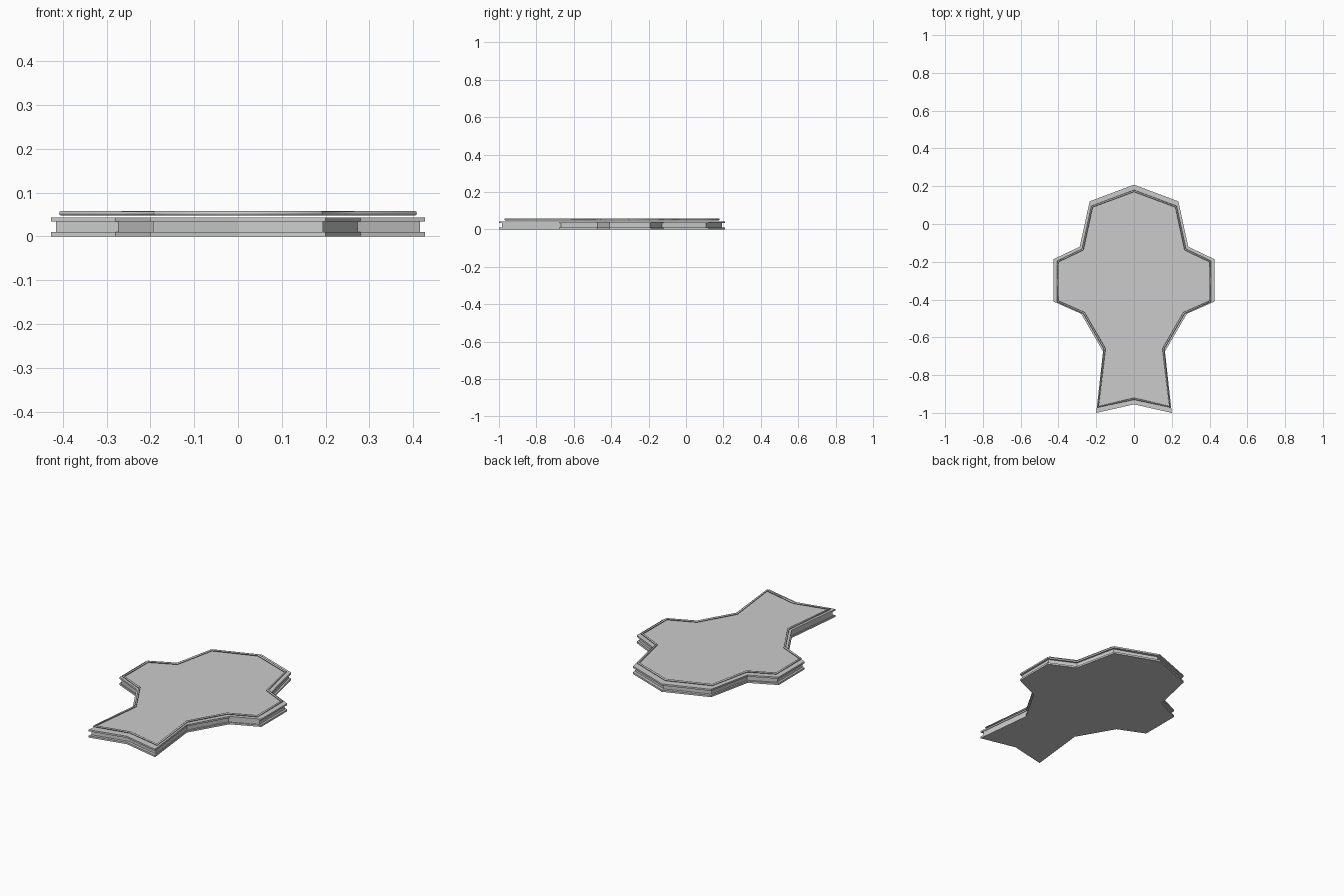
import bpy, bmesh

if "Cube" in bpy.data.objects:
    bpy.data.objects.remove(bpy.data.objects["Cube"])

# half outline of the platform, top tip round to the notch at the bottom
HALF = [(0, 0.208), (0.235, 0.12), (0.287, -0.12), (0.427, -0.187),
        (0.427, -0.41), (0.28, -0.475), (0.164, -0.675), (0.2, -1.0), (0, -0.955)]
OUTLINE = HALF + [(-x, y) for x, y in HALF[-2:0:-1]]
PIVOT_Y = -0.4


def scaled(s):
    return [(x * s, PIVOT_Y + (y - PIVOT_Y) * s) for x, y in OUTLINE]


def loft(name, levels, closed=False):
    """Join copies of the outline at (scale, z) levels; cap the ends unless closed."""
    bm = bmesh.new()
    loops = [[bm.verts.new((x, y, z)) for x, y in scaled(s)] for s, z in levels]
    n = len(OUTLINE)
    pairs = list(zip(loops, loops[1:]))
    if closed:
        pairs.append((loops[-1], loops[0]))
    else:
        bm.faces.new(loops[0])
        bm.faces.new(loops[-1])
    for a, b in pairs:
        for i in range(n):
            j = (i + 1) % n
            bm.faces.new((a[i], a[j], b[j], b[i]))
    bmesh.ops.recalc_face_normals(bm, faces=bm.faces)
    me = bpy.data.meshes.new(name)
    bm.to_mesh(me)
    bm.free()
    ob = bpy.data.objects.new(name, me)
    bpy.context.collection.objects.link(ob)
    return ob


# platform: two flanges with a recessed core between them
loft("platform", [(1, 0), (1, 0.01), (0.973, 0.01),
                  (0.973, 0.034), (1, 0.034), (1, 0.043)])

# thin trim floating just above the deck, following the outline
curve = bpy.data.curves.new("trim_path", 'CURVE')
curve.dimensions = '3D'
spline = curve.splines.new('POLY')
spline.points.add(len(OUTLINE) - 1)
for p, (x, y) in zip(spline.points, scaled(0.946)):
    p.co = (x, y, 0.053, 1)
spline.use_cyclic_u = True
spline.use_smooth = True
curve.bevel_depth = 0.0052
curve.bevel_resolution = 2
trim = bpy.data.objects.new("edge_trim", curve)
bpy.context.collection.objects.link(trim)
